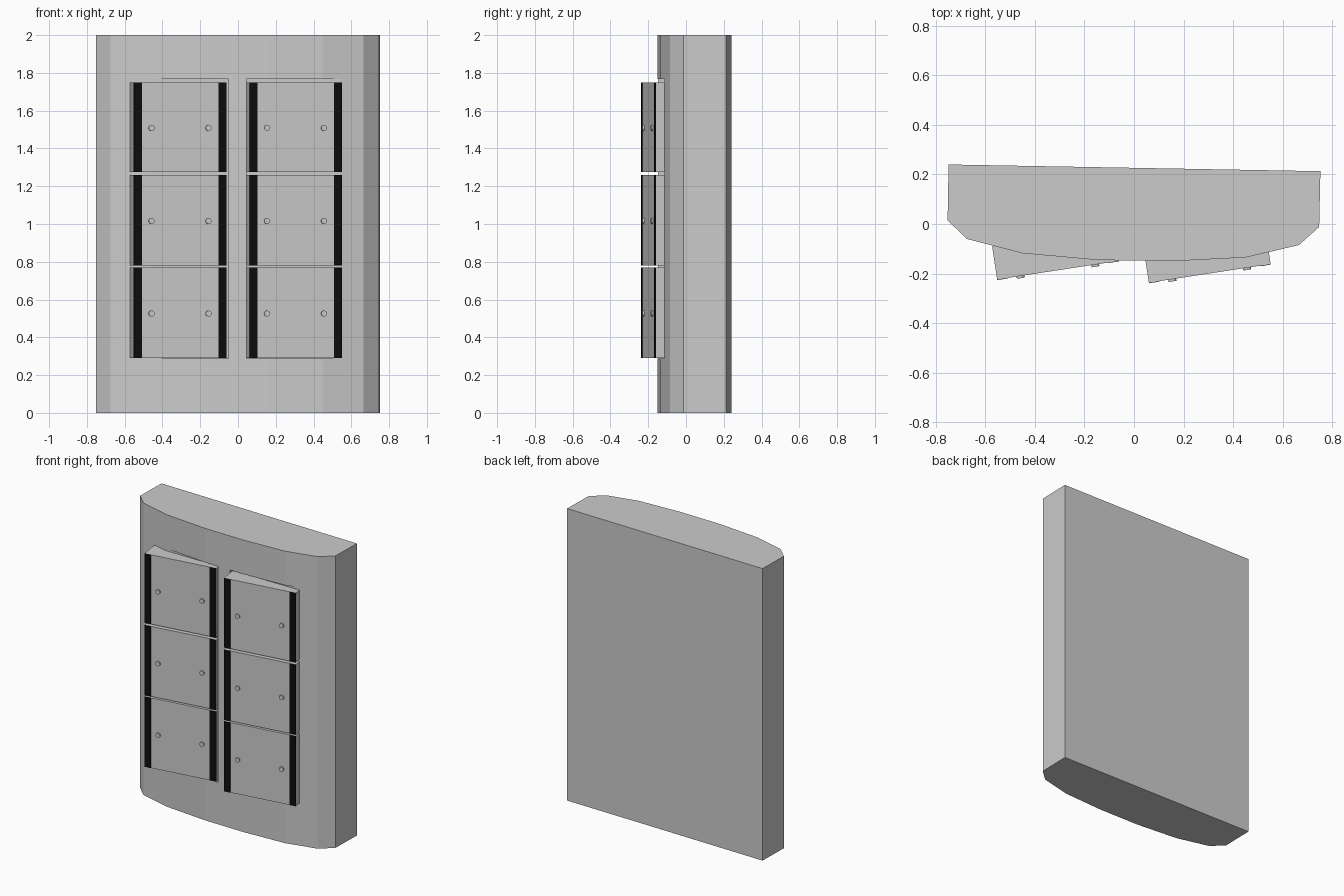
import bpy, bmesh, math
from mathutils import Matrix

if "Cube" in bpy.data.objects:
    bpy.data.objects.remove(bpy.data.objects["Cube"])

ANGLE = math.radians(8.7)
ROWS = [(0.29, 0.77), (0.78, 1.26), (1.275, 1.75)]
PANEL_W, PANEL_D = 0.497, 0.135

black = bpy.data.materials.new("black_trim")
black.diffuse_color = (0.004, 0.004, 0.004, 1)
black.use_nodes = True
black.node_tree.nodes["Principled BSDF"].inputs["Base Color"].default_value = black.diffuse_color


def prism(name, points, z0, z1, matrix=None):
    """Extrude a counter-clockwise plan outline from z0 to z1."""
    bm = bmesh.new()
    base = bm.faces.new([bm.verts.new((x, y, z0)) for x, y in points])
    ext = bmesh.ops.extrude_face_region(bm, geom=[base])
    for v in ext["geom"]:
        if isinstance(v, bmesh.types.BMVert):
            v.co.z = z1
    bmesh.ops.recalc_face_normals(bm, faces=bm.faces[:])
    if matrix:
        bm.transform(matrix)
    mesh = bpy.data.meshes.new(name)
    bm.to_mesh(mesh)
    bm.free()
    ob = bpy.data.objects.new(name, mesh)
    bpy.context.collection.objects.link(ob)
    return ob


def rect(x0, x1, y0, y1):
    return [(x0, y0), (x1, y0), (x1, y1), (x0, y1)]


# Main slab with faceted, bowed front
body = prism("body", [(0.752, 0.213), (-0.748, 0.24), (-0.752, 0.015),
                      (-0.675, -0.06), (-0.45, -0.118), (-0.15, -0.145),
                      (0.15, -0.15), (0.45, -0.135), (0.665, -0.085),
                      (0.747, -0.012)], 0, 2)

# Shallow recesses behind the two panel columns
for x0, x1 in [(-0.573, -0.05), (0.045, 0.555)]:
    cutter = prism("recess_cutter", rect(x0, x1, -0.4, -0.114), 0.287, 1.767)
    cutter.hide_render = True
    mod = body.modifiers.new("recess", 'BOOLEAN')
    mod.operation = 'DIFFERENCE'
    mod.solver = 'EXACT'
    mod.object = cutter
    bpy.context.view_layer.objects.active = body
    bpy.ops.object.modifier_apply(modifier=mod.name)
    bpy.data.objects.remove(cutter)

# Two angled columns of three panels, with black side trims and round studs
for side, corner in [("left", (-0.552, -0.224)), ("right", (0.06, -0.237))]:
    place = Matrix.Translation((*corner, 0)) @ Matrix.Rotation(ANGLE, 4, 'Z')
    for i, (z0, z1) in enumerate(ROWS):
        prism(f"{side}_panel_{i}", rect(0, PANEL_W, 0, PANEL_D), z0, z1, place)
        for x in (0, PANEL_W - 0.044):
            trim = prism(f"{side}_trim_{i}", rect(x, x + 0.044, -0.002, 0.002),
                         z0, z1, place)
            trim.data.materials.append(black)
        for x in (0.095, 0.4):
            bpy.ops.mesh.primitive_cylinder_add(vertices=12, radius=0.016,
                                                depth=0.016)
            stud = bpy.context.object
            stud.name = f"{side}_stud_{i}"
            stud.matrix_world = (place
                                 @ Matrix.Translation((x, -0.001, (z0 + z1) / 2 - 0.004))
                                 @ Matrix.Rotation(math.pi / 2, 4, 'X'))
